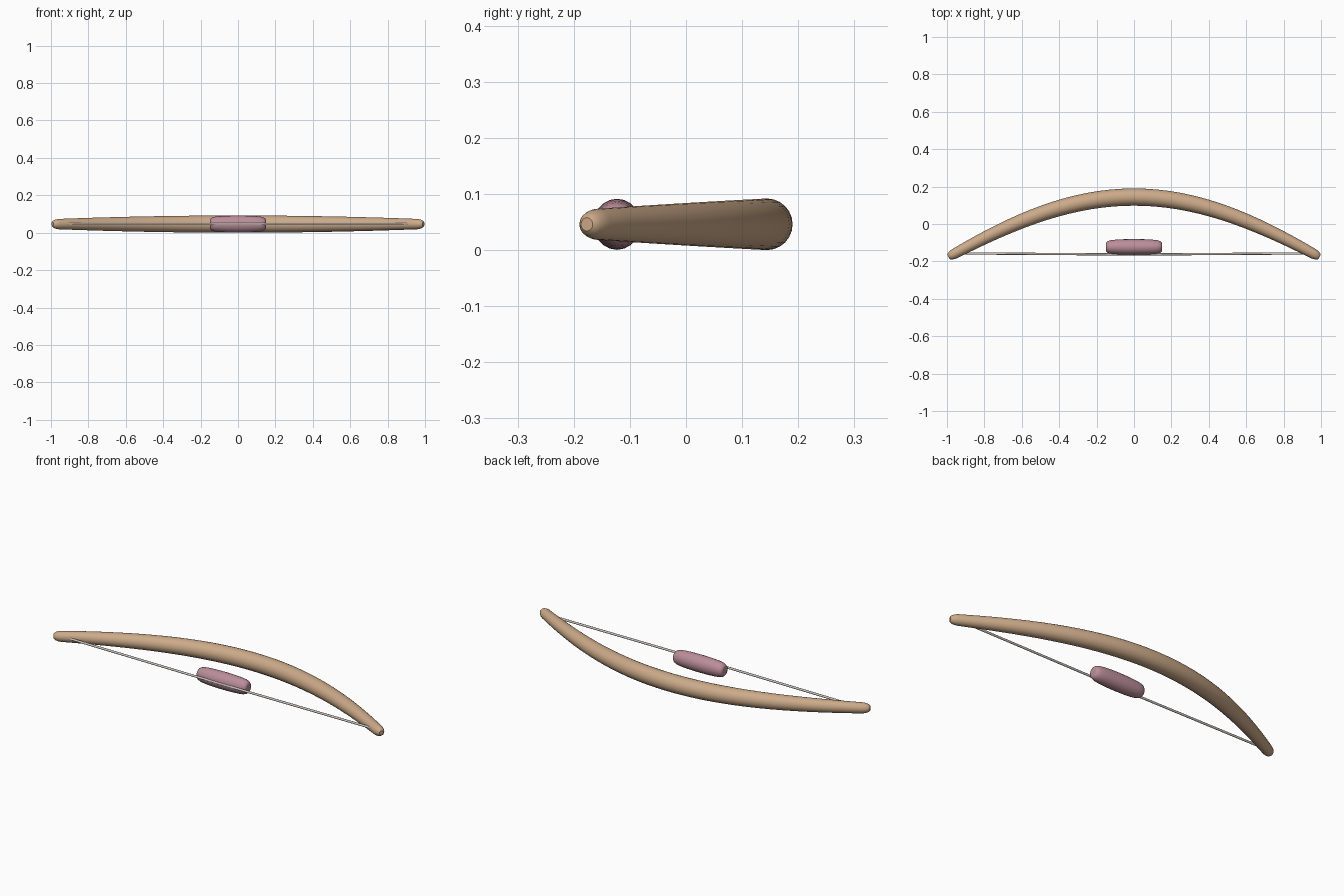
import bpy, bmesh, math
from mathutils import Vector

if "Cube" in bpy.data.objects:
    bpy.data.objects.remove(bpy.data.objects["Cube"])

Z = 0.046  # height of the bow's mid plane


def material(name, rgb):
    m = bpy.data.materials.new(name)
    m.diffuse_color = (*rgb, 1)
    m.use_nodes = True
    m.node_tree.nodes["Principled BSDF"].inputs["Base Color"].default_value = m.diffuse_color
    return m


def sweep(name, rings, sides, mat, squash=1.0):
    """Skin circles (x, y, radius, slope) lying along a path in the mid plane."""
    bm = bmesh.new()
    loops = []
    for x, y, r, slope in rings:
        n = Vector((-slope, 1, 0)).normalized()
        loop = []
        for i in range(sides):
            a = 2 * math.pi * i / sides
            p = Vector((x, y, Z)) + n * (r * squash * math.cos(a))
            p.z += r * math.sin(a)
            loop.append(bm.verts.new(p))
        loops.append(loop)
    for a, b in zip(loops, loops[1:]):
        for i in range(sides):
            j = (i + 1) % sides
            bm.faces.new((a[i], a[j], b[j], b[i]))
    bm.faces.new(loops[0])
    bm.faces.new(loops[-1])
    bmesh.ops.recalc_face_normals(bm, faces=bm.faces)
    me = bpy.data.meshes.new(name)
    bm.to_mesh(me)
    bm.free()
    ob = bpy.data.objects.new(name, me)
    bpy.context.collection.objects.link(ob)
    me.materials.append(mat)
    bpy.ops.object.select_all(action='DESELECT')
    ob.select_set(True)
    bpy.context.view_layer.objects.active = ob
    bpy.ops.object.shade_smooth_by_angle(angle=math.radians(40))
    return ob


wood = material("wood", (0.60, 0.40, 0.25))
wrap = material("wrap", (0.50, 0.27, 0.32))
cord = material("cord", (0.62, 0.58, 0.54))

# curved limb, thick in the middle with rounded tips
half = [i * 0.06 for i in range(17)] + [0.972, 0.982, 0.988, 0.992]
tip_scale = {0.972: 0.93, 0.982: 0.80, 0.988: 0.65, 0.992: 0.45}
limb = []
for x in [-v for v in half[:0:-1]] + half:
    r = (0.046 - 0.020 * x * x) * tip_scale.get(abs(x), 1)
    limb.append((x, 0.144 - 0.375 * x**2 + 0.05 * x**4, r, -0.75 * x + 0.2 * x**3))
sweep("bow_limb", limb, 24, wood)

# string, drawn very slightly back at the middle
sweep("bow_string", [(-0.96, -0.157, 0.006, 0), (0, -0.163, 0.006, 0),
                     (0.96, -0.157, 0.006, 0)], 10, cord)

# padded grip on the string
prof = [(0.15, 0.020), (0.148, 0.027), (0.140, 0.034), (0.125, 0.039),
        (0.10, 0.042), (0.06, 0.0445), (0, 0.0455)]
grip = [(-x, -0.123, r, 0) for x, r in prof] + [(x, -0.123, r, 0) for x, r in prof[-2::-1]]
sweep("string_grip", grip, 20, wrap, squash=0.93)
